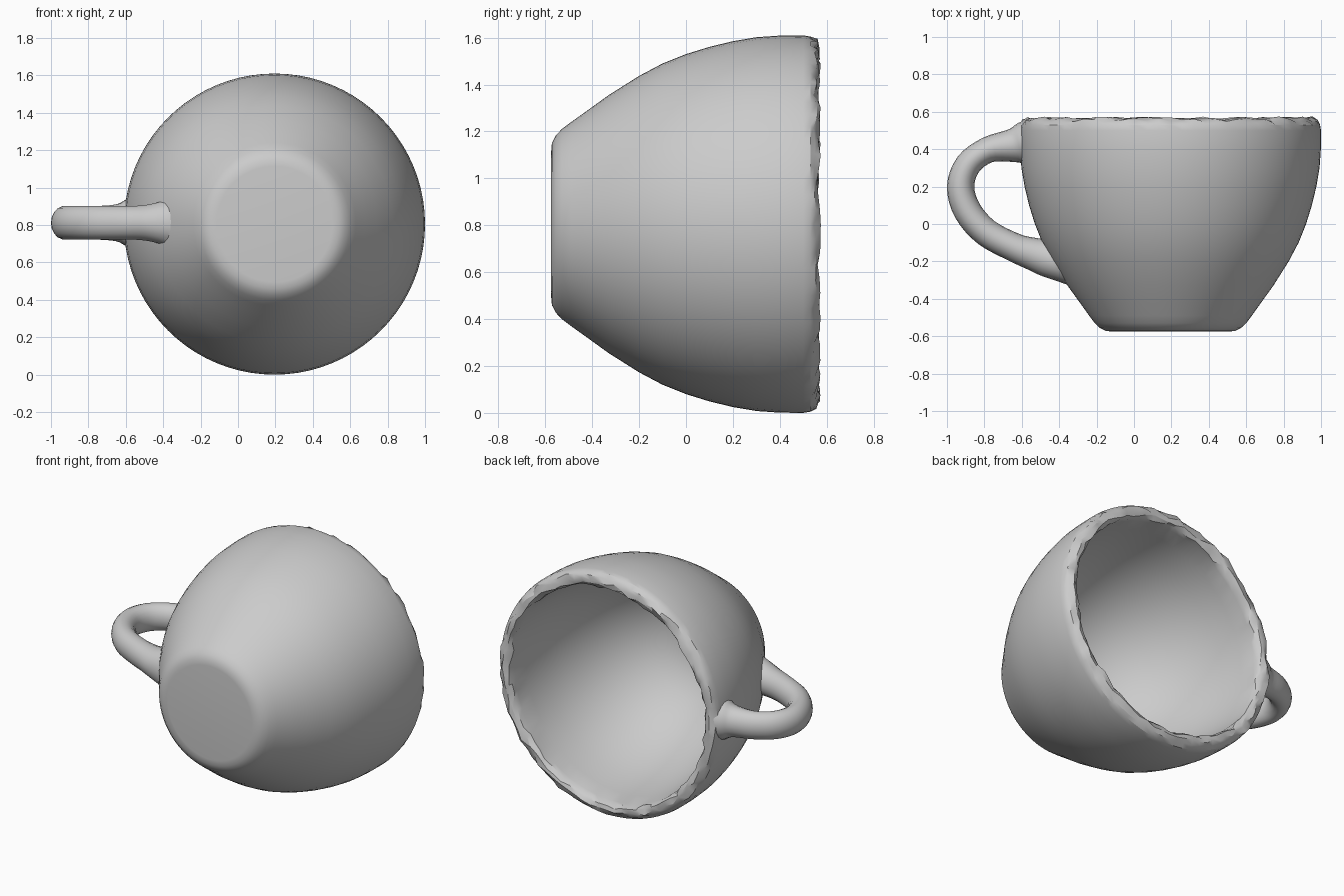
import bpy, bmesh, math, random
from mathutils import Vector

random.seed(4)
if "Cube" in bpy.data.objects:
    bpy.data.objects.remove(bpy.data.objects["Cube"])

CX, CZ = 0.195, 0.805          # cup axis runs along y through this point
SEGMENTS = 80

clay = bpy.data.materials.new("grey clay")
clay.use_nodes = True
GREY = (0.6, 0.6, 0.6, 1)
clay.diffuse_color = GREY
clay.node_tree.nodes["Principled BSDF"].inputs["Base Color"].default_value = GREY

# Profiles as (y, radius), from the foot to the rim and back down inside
OUTER = [(-0.575, 0.31), (-0.572, 0.345), (-0.555, 0.378), (-0.53, 0.405),
         (-0.49, 0.435), (-0.42, 0.485), (-0.33, 0.55), (-0.2, 0.632),
         (-0.1, 0.685), (0.0, 0.725), (0.1, 0.756), (0.2, 0.78),
         (0.3, 0.797), (0.4, 0.804), (0.5, 0.805), (0.53, 0.8)]
RIM = [(0.555, 0.785), (0.568, 0.758), (0.565, 0.732), (0.545, 0.715)]
INNER = [(0.51, 0.71), (0.4, 0.703), (0.25, 0.686), (0.1, 0.652), (-0.05, 0.598),
         (-0.18, 0.53), (-0.28, 0.455), (-0.36, 0.372), (-0.42, 0.28),
         (-0.455, 0.18), (-0.465, 0.08)]


def finish(name, bm, angle):
    bmesh.ops.recalc_face_normals(bm, faces=bm.faces)
    mesh = bpy.data.meshes.new(name)
    bm.to_mesh(mesh)
    bm.free()
    obj = bpy.data.objects.new(name, mesh)
    bpy.context.collection.objects.link(obj)
    mesh.materials.append(clay)
    bpy.ops.object.select_all(action='DESELECT')
    obj.select_set(True)
    bpy.context.view_layer.objects.active = obj
    bpy.ops.object.shade_smooth_by_angle(angle=math.radians(angle))


def loft(bm, rings):
    """Bridge successive closed rings and cap both ends."""
    loops = [[bm.verts.new(p) for p in ring] for ring in rings]
    n = len(loops[0])
    for a, b in zip(loops, loops[1:]):
        for i in range(n):
            j = (i + 1) % n
            bm.faces.new((a[i], a[j], b[j], b[i]))
    bm.faces.new(loops[0])
    bm.faces.new(loops[-1])


def wall_radius(y):
    for (y0, r0), (y1, r1) in zip(OUTER, OUTER[1:]):
        if y <= y1:
            return r0 + (r1 - r0) * max(0, (y - y0) / (y1 - y0))
    return 0.785


def catmull(points, steps):
    pts = [Vector(p) for p in points]
    pts = [2 * pts[0] - pts[1]] + pts + [2 * pts[-1] - pts[-2]]
    path = []
    for a, b, c, d in zip(pts, pts[1:], pts[2:], pts[3:]):
        for s in range(steps):
            t = s / steps
            path.append(0.5 * (2 * b + (c - a) * t + (2 * a - 5 * b + 4 * c - d) * t * t
                               + (3 * b - a - 3 * c + d) * t ** 3))
    return path + [pts[-2]]


# Cup body: hollow turned shell with a chipped rim
bm = bmesh.new()
rings = []
for y, r in OUTER + RIM + INNER:
    rough = 0.012 if (y, r) in RIM else 0
    ring = []
    for i in range(SEGMENTS):
        a = math.tau * i / SEGMENTS
        rr = r + random.uniform(-rough, rough)
        ring.append((CX + rr * math.cos(a), y + random.uniform(-rough, rough * 0.6),
                     CZ + rr * math.sin(a)))
    rings.append(ring)
loft(bm, rings)
finish("cup_body", bm, 28)

# Handle: swept oval tube (x, y, half width, half depth), flared at the wall
HANDLE = [(-0.5, 0.43, 0.15, 0.17), (-0.59, 0.43, 0.12, 0.13), (-0.65, 0.42, 0.09, 0.1),
          (-0.78, 0.397, 0.07, 0.09), (-0.885, 0.32, 0.07, 0.09), (-0.927, 0.2, 0.073, 0.09),
          (-0.89, 0.07, 0.075, 0.09), (-0.79, -0.045, 0.075, 0.09), (-0.64, -0.125, 0.077, 0.09),
          (-0.54, -0.16, 0.088, 0.092), (-0.47, -0.18, 0.1, 0.1), (-0.38, -0.205, 0.105, 0.12),
          (-0.24, -0.25, 0.11, 0.14)]
path = catmull(HANDLE, 4)
bm = bmesh.new()
rings = []
for k, p in enumerate(path):
    q = path[min(k + 1, len(path) - 1)] - path[max(k - 1, 0)]
    side = Vector((-q.y, q.x, 0)).normalized()
    ring = []
    for i in range(18):
        a = math.tau * i / 18
        v = Vector((p.x, p.y, 0.812)) + side * p.z * math.cos(a)
        v.y = min(v.y, 0.56)
        v.z += p.w * math.sin(a)
        # keep the ends buried within the thickness of the wall
        dx, dz = v.x - CX, v.z - CZ
        r, limit = math.hypot(dx, dz), wall_radius(v.y) - 0.025
        if r < limit:
            v.x, v.z = CX + dx * limit / r, CZ + dz * limit / r
        ring.append(v)
    rings.append(ring)
loft(bm, rings)
finish("handle", bm, 50)
